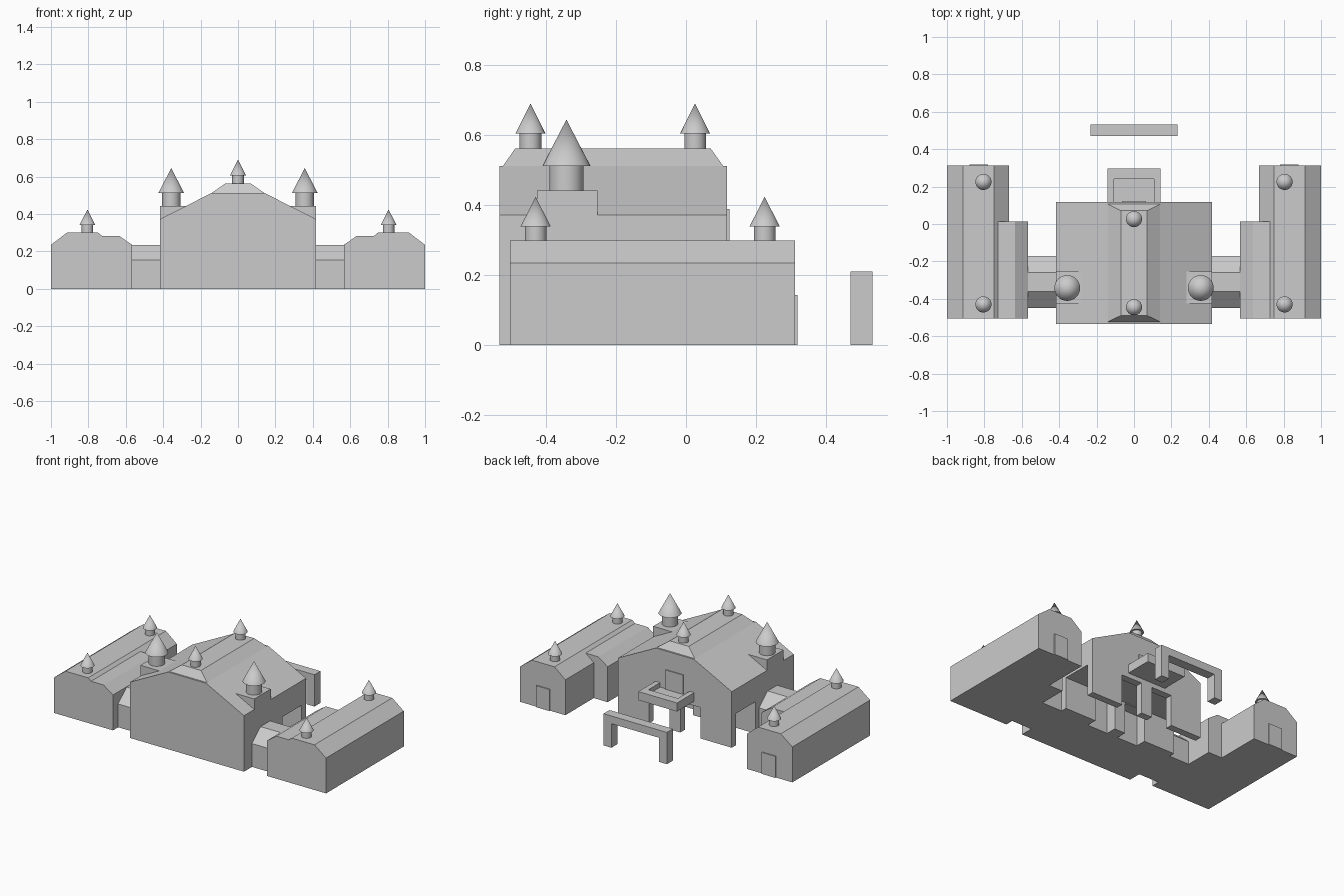
import bpy, bmesh, math

if "Cube" in bpy.data.objects:
    bpy.data.objects.remove(bpy.data.objects["Cube"])


def finish(bm, name):
    bmesh.ops.recalc_face_normals(bm, faces=bm.faces)
    mesh = bpy.data.meshes.new(name)
    bm.to_mesh(mesh)
    bm.free()
    obj = bpy.data.objects.new(name, mesh)
    bpy.context.collection.objects.link(obj)
    return obj


def prism(name, points, lo, hi, axis='y'):
    """Extrude an (x,z) profile along y, or a (y,z) profile along x."""
    bm = bmesh.new()
    place = (lambda p, t: (p[0], t, p[1])) if axis == 'y' else (lambda p, t: (t, p[0], p[1]))
    a = [bm.verts.new(place(p, lo)) for p in points]
    b = [bm.verts.new(place(p, hi)) for p in points]
    bm.faces.new(a)
    bm.faces.new(b[::-1])
    n = len(points)
    for i in range(n):
        j = (i + 1) % n
        bm.faces.new((a[i], a[j], b[j], b[i]))
    return finish(bm, name)


def box(name, x0, x1, y0, y1, z0, z1):
    x0, x1 = sorted((x0, x1))
    return prism(name, [(x0, z0), (x1, z0), (x1, z1), (x0, z1)], y0, y1)


def turret(name, x, y, z, r, h, cone_r, cone_h):
    parts = (("_drum", r, r, z - 0.01, z + h),
             ("_spire", cone_r, 0, z + h, z + h + cone_h))
    for suffix, r1, r2, lo, hi in parts:
        bpy.ops.mesh.primitive_cone_add(vertices=32, radius1=r1, radius2=r2, depth=hi - lo,
                                        location=(x, y, (lo + hi) / 2))
        bpy.context.object.name = name + suffix
        bpy.ops.object.shade_smooth_by_angle(angle=math.radians(40))


def cut(target, cutter):
    cutter.hide_render = True
    mod = target.modifiers.new("cut", 'BOOLEAN')
    mod.operation = 'DIFFERENCE'
    mod.solver = 'EXACT'
    mod.object = cutter
    bpy.context.view_layer.objects.active = target
    bpy.ops.object.modifier_apply(modifier=mod.name)
    bpy.data.objects.remove(cutter)


# Main hall with truncated gable
hall = prism("main_hall", [(-.418, 0), (.418, 0), (.418, .372), (.14, .513),
                           (-.14, .513), (-.418, .372)], -.534, .117)

# Open porch across the rear and two deep doorways
cut(hall, box("porch_cutter", -.5, .5, -.13, .07, -.1, .21))
for s in (-1, 1):
    cut(hall, box("doorway_cutter", s * .04, s * .19, -.2, .2, -.1, .205))

# Hipped cap on the hall ridge
bm = bmesh.new()
rings = []
for hx, y0, y1, z in ((.14, -.523, .106, .513), (.07, -.489, .071, .562)):
    rings.append([bm.verts.new(c) for c in
                  ((-hx, y0, z), (hx, y0, z), (hx, y1, z), (-hx, y1, z))])
bm.faces.new(rings[0])
bm.faces.new(rings[1])
for i in range(4):
    j = (i + 1) % 4
    bm.faces.new((rings[0][i], rings[0][j], rings[1][j], rings[1][i]))
finish(bm, "ridge_cap")
for y in (-.445, .026):
    turret("ridge_turret", 0, y, .562, .031, .043, .043, .086)

# Rear balcony with parapet and door
box("balcony_deck", -.142, .142, .117, .297, .235, .262)
box("balcony_front_rail", -.142, .142, .24, .297, .262, .292)
for s in (-1, 1):
    box("balcony_side_rail", s * .108, s * .142, .117, .24, .262, .292)
box("balcony_door", -.065, .065, .11, .124, .262, .39)

# Free-standing gateway behind the hall
prism("gateway", [(-.233, 0), (-.175, 0), (-.175, .16), (.175, .16), (.175, 0),
                  (.233, 0), (.233, .211), (-.233, .211)], .47, .533)

# Mirrored side parts
for s in (-1, 1):
    # Tower base and tower on the hall eaves
    box("tower_base", s * .28, s * .418, -.426, -.253, .36, .442)
    turret("eave_tower", s * .357, -.342, .442, .049, .07, .069, .133)
    # Long outer wing, its door and turrets
    prism("outer_wing", [(s * x, z) for x, z in
          ((1, 0), (1, .235), (.915, .3), (.748, .3), (.668, .235), (.668, 0))], -.504, .312)
    box("wing_door", s * .78, s * .88, .30, .319, 0, .143)
    for y in (-.43, .225):
        turret("wing_turret", s * .805, y, .3, .031, .04, .043, .084)
    # Shorter inner wing
    prism("inner_wing", [(s * x, z) for x, z in
          ((.73, 0), (.73, .283), (.635, .283), (.566, .235), (.566, 0))], -.504, .014)
    # Connecting passage
    prism("connector", [(-.45, 0), (-.45, .155), (-.36, .233), (-.26, .233),
                        (-.17, .155), (-.17, 0)], *sorted((s * .41, s * .575)), axis='x')
